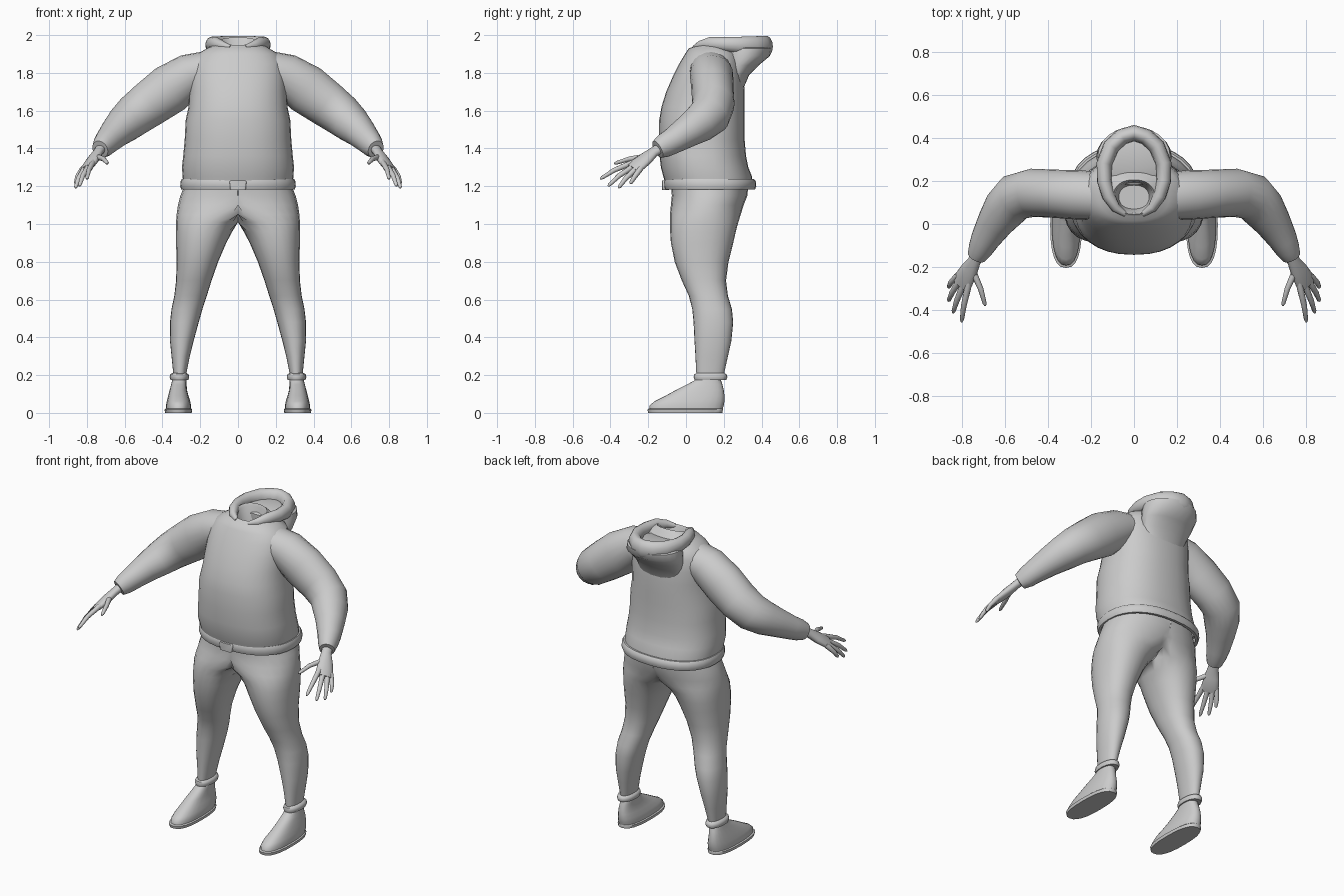
import bpy, bmesh
from math import cos, sin, pi, copysign
from mathutils import Vector


def loft(name, rings, cap=(True, True), mirror=False, angle=50):
    """Skin a list of equal-length point rings into one smooth object."""
    bm = bmesh.new()
    rows = [[bm.verts.new(p) for p in r] for r in rings]
    n = len(rows[0])
    for a, b in zip(rows, rows[1:]):
        for i in range(n):
            j = (i + 1) % n
            bm.faces.new((a[i], a[j], b[j], b[i]))
    if cap[0]:
        bm.faces.new(rows[0][::-1])
    if cap[1]:
        bm.faces.new(rows[-1])
    bmesh.ops.recalc_face_normals(bm, faces=bm.faces[:])
    if mirror:  # drop walls lying on the mirror plane
        flat = [f for f in bm.faces if all(abs(v.co.x) < 1e-5 for v in f.verts)]
        bmesh.ops.delete(bm, geom=flat, context='FACES')
    bmesh.ops.remove_doubles(bm, verts=bm.verts[:], dist=1e-5)
    me = bpy.data.meshes.new(name)
    bm.to_mesh(me)
    bm.free()
    ob = bpy.data.objects.new(name, me)
    bpy.context.collection.objects.link(ob)
    bpy.ops.object.select_all(action='DESELECT')
    bpy.context.view_layer.objects.active = ob
    ob.select_set(True)
    bpy.ops.object.shade_smooth_by_angle(angle=angle * pi / 180)
    if mirror:
        ob.modifiers.new("mirror", 'MIRROR').merge_threshold = 0.001
    return ob


def power(v, n):
    return copysign(abs(v) ** (2 / n), v)


def level(z, x0, x1, y0, y1, tilt=0, n=2.2, sides=24, half=False):
    """Horizontal rounded ring between x0..x1 and y0..y1."""
    cx, cy, rx, ry = (x0 + x1) / 2, (y0 + y1) / 2, (x1 - x0) / 2, (y1 - y0) / 2
    pts = []
    for i in range(sides):
        t = 2 * pi * i / sides
        x, y = cx + rx * power(cos(t), n), cy + ry * power(sin(t), n)
        pts.append(Vector((max(x, 0) if half else x, y, z + tilt * (y - cy))))
    return pts


def tube(name, stations, up=(0, 0, 1), sides=14, **kw):
    """Sweep ellipses (x, y, z, side radius, up radius) along a path."""
    c = [Vector(s[:3]) for s in stations]
    rings = []
    for i, s in enumerate(stations):
        t = (c[min(i + 1, len(c) - 1)] - c[max(i - 1, 0)]).normalized()
        u = t.cross(Vector(up)).normalized()
        v = u.cross(t)
        rings.append([c[i] + u * s[3] * cos(2 * pi * k / sides)
                      + v * s[4] * sin(2 * pi * k / sides) for k in range(sides)])
    return loft(name, rings, **kw)


# Sweater body, turned in at the neck hole
body = [(1.20, .29, -.105, .35), (1.25, .293, -.12, .35), (1.30, .297, -.133, .33),
        (1.36, .290, -.14, .318), (1.45, .282, -.143, .31), (1.55, .277, -.142, .31),
        (1.62, .262, -.13, .31), (1.70, .258, -.105, .31), (1.78, .255, -.07, .305),
        (1.85, .245, -.035, .295), (1.90, .215, -.005, .28), (1.93, .165, .015, .25),
        (1.955, .12, .035, .22, .2), (1.968, .096, .045, .205, .25),
        (1.955, .087, .052, .198, .25), (1.85, .07, .07, .18)]
loft("sweater_body", [level(r[0], -r[1], *r[1:], n=2.3, sides=32) for r in body],
     cap=(False, True))

# Waistband and front clasp
band = [(1.185, .285, -.095, .345), (1.182, .300, -.11, .365), (1.20, .306, -.117, .372),
        (1.225, .304, -.117, .37), (1.237, .298, -.112, .36), (1.237, .28, -.095, .34)]
loft("waistband", [level(r[0], -r[1], *r[1:], n=2.3, sides=32) for r in band],
     cap=(False, False))
loft("front_clasp", [level(z, -w, w, -.127, -.09, n=8, sides=16)
                     for z, w in ((1.18, .038), (1.185, .042), (1.225, .045), (1.23, .04))])

# Sleeves
tube("sleeves", [(.17, .13, 1.815, .11, .10), (.25, .135, 1.79, .115, .115),
                 (.36, .14, 1.715, .112, .132), (.47, .145, 1.635, .112, .122),
                 (.55, .125, 1.575, .110, .112), (.60, .07, 1.53, .102, .100),
                 (.645, .005, 1.488, .085, .085), (.69, -.07, 1.44, .068, .070),
                 (.712, -.115, 1.415, .058, .064), (.73, -.15, 1.395, .045, .05),
                 (.731, -.152, 1.394, .03, .03)],
     sides=20, mirror=True)

# Hands: palm, four fingers and a thumb
palm_up = (.64, -.27, .76)
tube("palms", [(.722, -.13, 1.405, .03, .027), (.742, -.175, 1.378, .032, .024),
               (.765, -.215, 1.345, .045, .026), (.79, -.26, 1.31, .052, .022),
               (.803, -.285, 1.293, .048, .016)], up=palm_up, mirror=True)
fingers = {"index_fingers": ((.772, -.30, 1.318), (.79, -.38, 1.285), (.80, -.455, 1.238)),
           "middle_fingers": ((.795, -.29, 1.298), (.822, -.355, 1.255), (.84, -.413, 1.20)),
           "ring_fingers": ((.815, -.27, 1.287), (.845, -.32, 1.24), (.861, -.358, 1.19)),
           "little_fingers": ((.825, -.245, 1.287), (.85, -.272, 1.25), (.861, -.295, 1.213)),
           "thumbs": ((.745, -.225, 1.355), (.712, -.30, 1.345), (.69, -.38, 1.32))}
for name, (a, b, c) in fingers.items():
    a, b, c = map(Vector, (a, b, c))
    root, tip = a - (b - a) * .35, b.lerp(c, .85)
    path = [(root, .014), (a, .0155), (b, .013), (tip, .0095), (c, .004)]
    tube(name, [(*p, r, r) for p, r in path], up=palm_up, sides=10, mirror=True)

# Lowered hood: hanging pouch plus thick horseshoe rim
pouch = [(1.72, .13, .22, .305), (1.79, .155, .20, .335), (1.84, .17, .19, .385),
         (1.89, .175, .18, .445), (1.93, .168, .18, .452), (1.945, .13, .2, .41)]
loft("hood_pouch", [level(r[0], -r[1], *r[1:], n=2) for r in pouch])
side = [(.04, .045, 1.935, .012, .012), (.085, .075, 1.945, .022, .025),
        (.118, .13, 1.955, .03, .036), (.138, .20, 1.952, .034, .038),
        (.138, .28, 1.948, .036, .044), (.105, .36, 1.943, .038, .052),
        (.055, .405, 1.94, .038, .056)]
rim = side + [(0, .422, 1.94, .038, .058)] + [(-s[0], *s[1:]) for s in side[::-1]]
tube("hood_rim", rim)

# Trousers: half is lofted, the mirror closes the seat
legs = [(1.21, -.28, .28, -.08, .33), (1.15, -.30, .305, -.075, .325),
        (1.10, -.25, .318, -.08, .305), (1.05, -.13, .325, -.085, .29),
        (1.01, -.02, .328, -.085, .277), (.96, .03, .328, -.084, .264),
        (.90, .062, .328, -.08, .25), (.80, .105, .325, -.06, .225),
        (.70, .14, .328, -.022, .212), (.62, .165, .337, .015, .222),
        (.55, .188, .352, .033, .243), (.48, .208, .36, .04, .25),
        (.38, .235, .36, .045, .24), (.30, .255, .352, .05, .222), (.20, .275, .342, .055, .2)]
loft("trousers", [level(*r, half=True) for r in legs], cap=(False, True), mirror=True)

# Ankle cuffs
cuff = [(.178, .275, .345, .06, .2), (.175, .263, .357, .045, .213), (.19, .258, .362, .04, .219),
        (.205, .262, .358, .044, .214), (.212, .275, .345, .06, .2)]
loft("ankle_cuffs", [level(*r) for r in cuff], mirror=True)

# Shoes and soles
shoe = [(.015, .25, .381, -.193, .193), (.04, .249, .381, -.192, .2),
        (.062, .253, .377, -.165, .204), (.09, .262, .37, -.11, .204),
        (.12, .27, .362, -.055, .2), (.15, .272, .354, .005, .193),
        (.172, .272, .349, .045, .185), (.195, .275, .345, .058, .18)]
loft("shoes", [level(*r, n=2.4) for r in shoe], mirror=True)
sole = [(0, .245, .386, -.2, .192), (.018, .242, .389, -.204, .196), (.022, .247, .384, -.198, .194)]
loft("soles", [level(*r, n=2.5) for r in sole], mirror=True)
